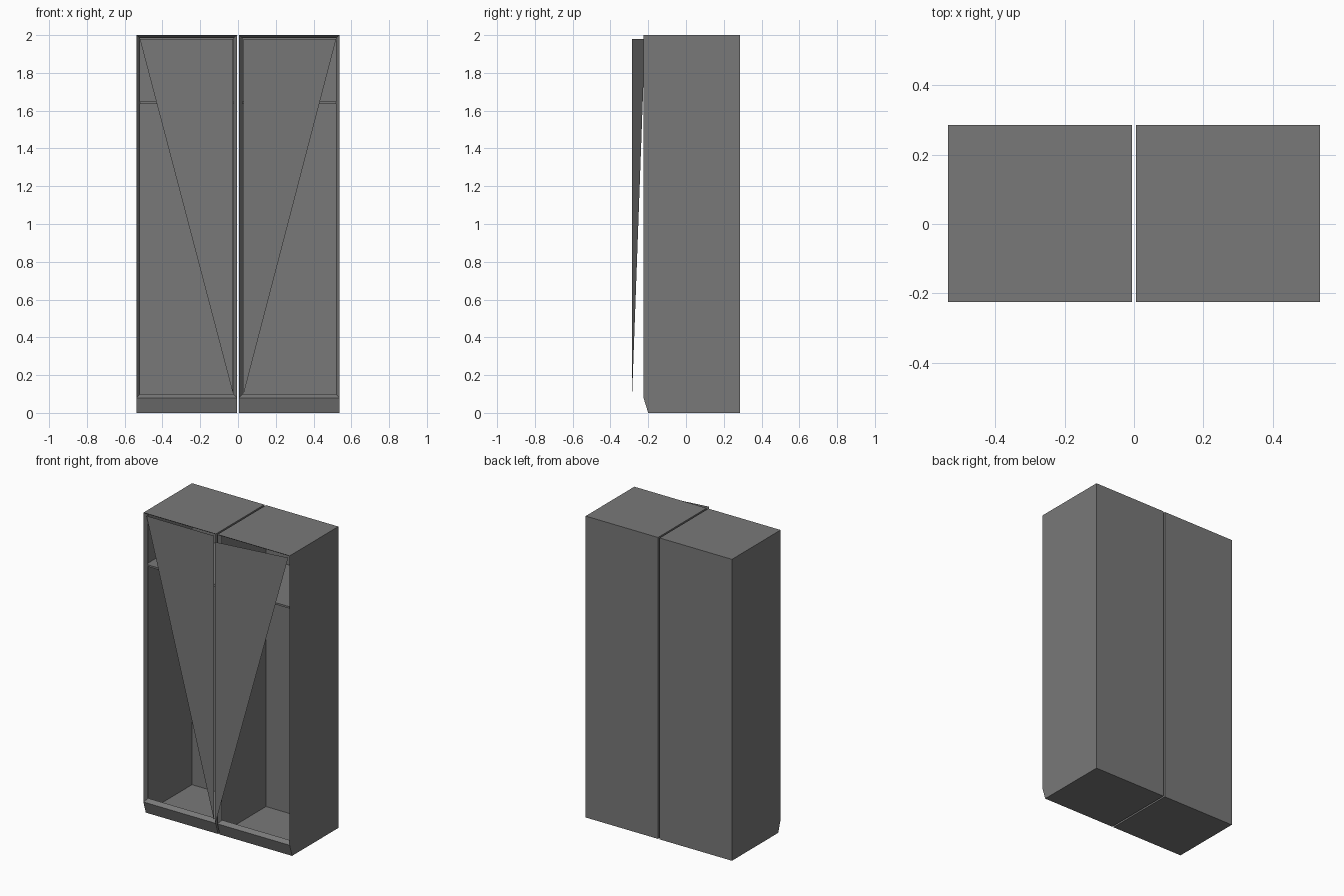
import bpy

if "Cube" in bpy.data.objects:
    bpy.data.objects.remove(bpy.data.objects["Cube"])

grey = bpy.data.materials.new("dark grey")
grey.diffuse_color = (0.19, 0.19, 0.19, 1)
grey.use_nodes = True
grey.node_tree.nodes["Principled BSDF"].inputs["Base Color"].default_value = grey.diffuse_color


def make(name, verts, faces):
    mesh = bpy.data.meshes.new(name)
    mesh.from_pydata(verts, [], faces)
    mesh.materials.append(grey)
    mesh.update()
    obj = bpy.data.objects.new(name, mesh)
    bpy.context.collection.objects.link(obj)
    return obj


FRONT, BACK, TOP = -0.225, 0.285, 2.0
INNER, OUTER = 0.006, 0.537          # cabinet extents on either side of the gap
KICK = 0.08                          # height of the sloped kick board


def cabinet(name, x0, x1):
    # side profile, extruded across the width as a thin shell
    profile = [(BACK, 0), (-0.2, 0), (FRONT, KICK), (FRONT, TOP), (BACK, TOP)]
    verts = [(x, y, z) for x in (x0, x1) for y, z in profile]
    # recessed lip around the opening
    a, b, d = x0 + 0.018, x1 - 0.018, FRONT + 0.025
    verts += [(a, d, 0.1), (b, d, 0.1), (b, d, TOP - 0.016), (a, d, TOP - 0.016)]
    faces = [(4, 3, 2, 1, 0), (5, 6, 7, 8, 9),              # sides
             (0, 1, 6, 5), (1, 2, 7, 6),                    # floor, kick board
             (3, 4, 9, 8), (4, 0, 5, 9),                    # roof, back
             (2, 7, 11, 10), (7, 8, 12, 11),                # lip
             (8, 3, 13, 12), (3, 2, 10, 13)]
    make(name, verts, faces)


def shelf(name, x0, x1):
    verts = [(x, y, z) for x in (x0, x1) for y in (-0.2, 0.284) for z in (1.636, 1.648)]
    make(name, verts, [(0, 1, 3, 2), (4, 6, 7, 5), (0, 4, 5, 1),
                       (2, 3, 7, 6), (0, 2, 6, 4), (1, 5, 7, 3)])


for side, sx in (("left", -1), ("right", 1)):
    x0, x1 = sorted((sx * INNER, sx * OUTER))
    cabinet(side + "_cabinet", x0, x1)
    shelf(side + "_shelf", x0 + 0.002, x1 - 0.002)

# triangular door panels: the left one is shut, the right one is ajar
make("left_door", [(-0.52, -0.217, 1.98), (-0.026, -0.217, 0.1), (-0.026, -0.217, 1.98)],
     [(0, 1, 2)])
make("right_door", [(0.52, -0.217, 1.98), (0.03, -0.285, 1.98), (0.03, -0.285, 0.1)],
     [(0, 1, 2)])
